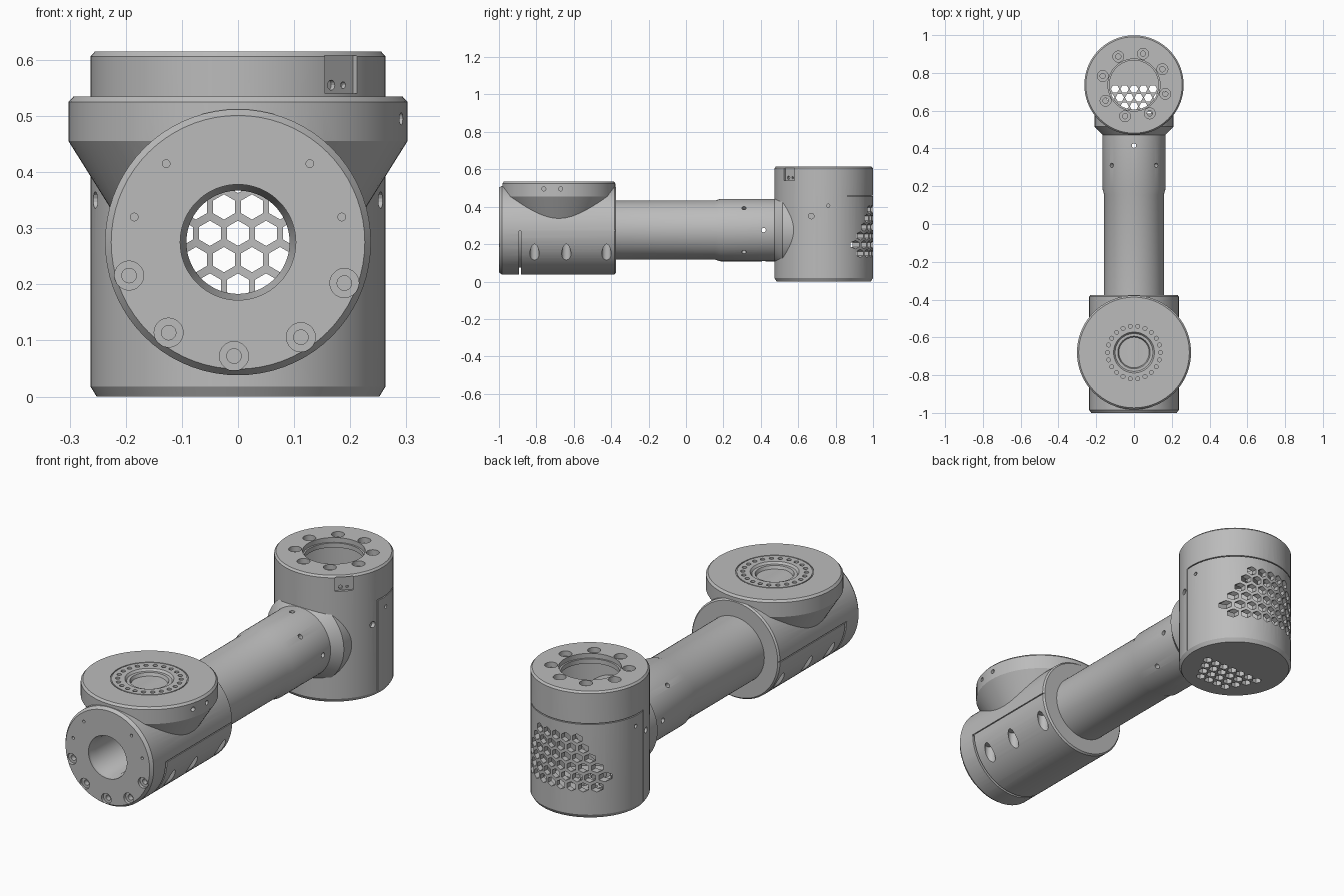
import bpy, bmesh, math
from math import sin, cos, pi, radians
from mathutils import Matrix, Vector

if "Cube" in bpy.data.objects:
    bpy.data.objects.remove(bpy.data.objects["Cube"])

GREY = (0.5, 0.5, 0.5, 1)
mat = bpy.data.materials.new("machined grey")
mat.use_nodes = True
mat.diffuse_color = GREY
mat.node_tree.nodes["Principled BSDF"].inputs["Base Color"].default_value = GREY

AXIS_Z = 0.275      # height of the arm axis
REAR_Y = 0.736      # centre of the upright housing
FLANGE_Y = -0.68    # centre of the output flange
ALONG_Y = Matrix.Translation((0, 0, AXIS_Z)) @ Matrix.Rotation(-pi / 2, 4, 'X')


def make(name, bm):
    bmesh.ops.recalc_face_normals(bm, faces=bm.faces)
    mesh = bpy.data.meshes.new(name)
    bm.to_mesh(mesh)
    bm.free()
    obj = bpy.data.objects.new(name, mesh)
    bpy.context.collection.objects.link(obj)
    mesh.materials.append(mat)
    return obj


def lathe(bm, profile, place, start=0, sweep=2 * pi, steps=72):
    """Sweep a closed (radius, height) profile round the local z axis."""
    full = sweep > 6.28
    rings = []
    for i in range(steps if full else steps + 1):
        a = start + sweep * i / steps
        rings.append([bm.verts.new(place @ Vector((r * cos(a), r * sin(a), h))) for r, h in profile])
    n = len(profile)
    for i in range(steps):
        p, q = rings[i], rings[(i + 1) % len(rings)]
        for j in range(n):
            k = (j + 1) % n
            if profile[j][0] == 0 and profile[k][0] == 0:
                continue
            bm.faces.new((p[j], p[k], q[k], q[j]))
    if not full:
        bm.faces.new(rings[0])
        bm.faces.new(rings[-1])
    bmesh.ops.remove_doubles(bm, verts=bm.verts, dist=1e-5)
    bmesh.ops.dissolve_degenerate(bm, edges=bm.edges, dist=1e-5)


def rod(bm, at, axis, r, depth, sides=20, turn=0):
    """Cylinder or prism centred on a point, along an axis."""
    rot = Vector(axis).to_track_quat('Z', 'Y').to_matrix().to_4x4()
    bmesh.ops.create_cone(bm, cap_ends=True, segments=sides, radius1=r, radius2=r, depth=depth,
                          matrix=Matrix.Translation(at) @ rot @ Matrix.Rotation(turn, 4, 'Z'))


def box(bm, at, size, turn=0):
    bmesh.ops.create_cube(bm, size=1, matrix=Matrix.Translation(at) @ Matrix.Rotation(turn, 4, 'Z')
                          @ Matrix.Diagonal((*size, 1)))


def combine(obj, bm, operation='DIFFERENCE'):
    tool = make("cutter", bm)
    tool.hide_render = True
    mod = obj.modifiers.new("combine", 'BOOLEAN')
    mod.operation, mod.object, mod.solver, mod.use_self = operation, tool, 'EXACT', True
    bpy.context.view_layer.objects.active = obj
    bpy.ops.object.modifier_apply(modifier=mod.name)
    bpy.data.objects.remove(tool)


def finish(obj):
    bpy.ops.object.select_all(action='DESELECT')
    obj.select_set(True)
    bpy.context.view_layer.objects.active = obj
    bpy.ops.object.shade_smooth_by_angle(angle=radians(25))


def hex_grid(bm, counts, at, step_row, axis, depth, turn):
    """Rows of hexagonal vents, centred on x."""
    for row, count in enumerate(counts):
        for i in range(count):
            p = Vector(at) + Vector(step_row) * row
            p.x += (i - (count - 1) / 2) * 0.05
            rod(bm, p, axis, 0.0225, depth, 6, turn)


# Front housing: lying cylinder
bm = bmesh.new()
lathe(bm, [(0, -1), (0.226, -1), (0.237, -0.985), (0.237, -0.383), (0.23, -0.375), (0, -0.375)], ALONG_Y)
front = make("front_housing", bm)

# Output flange with its conical neck, groove and dished centre
bm = bmesh.new()
lathe(bm, [(0, 0.3), (0.205, 0.3), (0.302, 0.455), (0.302, 0.525), (0.293, 0.535), (0.172, 0.535),
           (0.172, 0.53), (0.167, 0.53), (0.167, 0.535), (0.108, 0.535), (0.1, 0.525), (0.086, 0.525),
           (0.08, 0.51), (0, 0.51)], Matrix.Translation((0, FLANGE_Y, 0)))
combine(front, bm, 'UNION')

# Through bore with a wider mouth
bm = bmesh.new()
lathe(bm, [(0, -1.1), (0.103, -1.1), (0.103, -0.985), (0.092, -0.96), (0.092, -0.3), (0, -0.3)], ALONG_Y)
combine(front, bm)

# Flange, face and cover holes
bm = bmesh.new()
for i in range(22):
    a = 2 * pi * i / 22
    rod(bm, (0.14 * cos(a), FLANGE_Y + 0.14 * sin(a), 0.535), (0, 0, 1), 0.0105, 0.03, 12)
for y in (-0.76, -0.67):
    rod(bm, (0.3, y, 0.495), (1, 0, 0), 0.011, 0.05, 12)
for i in range(5):
    a = radians(197 + 35.5 * i)
    x, z = 0.203 * cos(a), AXIS_Z + 0.203 * sin(a)
    lathe(bm, [(0, -1.02), (0.026, -1.02), (0.026, -0.985), (0.013, -0.985), (0.013, -0.96), (0, -0.96)],
          Matrix.Translation((x, 0, z)) @ Matrix.Rotation(-pi / 2, 4, 'X'), steps=20)
for s in (-1, 1):
    for x, z in ((0.128, 0.415), (0.185, 0.32)):
        rod(bm, (s * x, -1, z), (0, 1, 0), 0.007, 0.03, 12)
    for y in (-0.81, -0.64, -0.425):
        rod(bm, (s * 0.2, y, 0.1), (0, 0, 1), 0.025, 0.2)
combine(front, bm)

# Seam round the lower cover
bm = bmesh.new()
lathe(bm, [(0.2, -0.893), (0.26, -0.893), (0.26, -0.882), (0.2, -0.882)], ALONG_Y, 0, pi, 36)
for s in (-1, 1):
    box(bm, (s * 0.24, -0.63, 0.273), (0.016, 0.53, 0.005))
combine(front, bm)
finish(front)

# Arm tube with sleeve and flared collar
bm = bmesh.new()
lathe(bm, [(0.125, -0.4), (0.158, -0.4), (0.158, 0.155), (0.167, 0.185), (0.167, 0.472), (0.208, 0.515),
           (0.208, 0.585), (0.125, 0.585)], ALONG_Y)
tube = make("arm_tube", bm)
bm = bmesh.new()
for i in range(4):
    for y, a in ((0.31, pi / 4 + i * pi / 2), (0.415, i * pi / 2)):
        d = Vector((cos(a), 0, sin(a)))
        rod(bm, d * 0.165 + Vector((0, y, AXIS_Z)), d, 0.012, 0.12, 14)
combine(tube, bm)
finish(tube)

# Rear housing: hollow upright cylinder, open on top
bm = bmesh.new()
lathe(bm, [(0, 0), (0.252, 0), (0.263, 0.018), (0.263, 0.606), (0.255, 0.615), (0.138, 0.615),
           (0.138, 0.592), (0.13, 0.592), (0.13, 0.57), (0.237, 0.57), (0.237, 0.025), (0, 0.025)],
      Matrix.Translation((0, REAR_Y, 0)))
rear = make("rear_housing", bm)

# Arm opening, vents, bolt pockets and side holes
bm = bmesh.new()
rod(bm, (0, 0.5, AXIS_Z), (0, 1, 0), 0.123, 0.2, 48)
hex_grid(bm, (8, 9, 8, 7, 6, 5), (0, 0.95, 0.15), (0, 0, 0.047), (0, 1, 0), 0.2, 0)
hex_grid(bm, (7, 6, 5, 4), (0, 0.715, 0.01), (0, -0.046, 0), (0, 0, 1), 0.08, pi / 2)
for i in range(8):
    a = radians(-16 + 45 * i)
    lathe(bm, [(0, 0.64), (0.029, 0.64), (0.029, 0.59), (0.014, 0.59), (0.014, 0.54), (0, 0.54)],
          Matrix.Translation((0.172 * cos(a), REAR_Y + 0.172 * sin(a), 0)), steps=20)
for s in (-1, 1):
    rod(bm, (s * 0.26, 0.67, 0.35), (1, 0, 0), 0.015, 0.04, 14)
    rod(bm, (s * 0.26, 0.76, 0.405), (1, 0, 0), 0.009, 0.04, 12)
combine(rear, bm)

# Seam round the vented cover and connector recess
bm = bmesh.new()
start = radians(-8)
lathe(bm, [(0.256, 0.456), (0.28, 0.456), (0.28, 0.461), (0.256, 0.461)],
      Matrix.Translation((0, REAR_Y, 0)), start, pi - 2 * start, 40)
for s in (-1, 1):
    box(bm, (s * 0.264, REAR_Y + 0.264 * sin(start), 0.239), (0.016, 0.005, 0.442))
d = Vector((cos(pi / 4), -sin(pi / 4), 0))
box(bm, d * 0.275 + Vector((0, REAR_Y, 0.574)), (0.05, 0.08, 0.068), -pi / 4)
combine(rear, bm)
bm = bmesh.new()
for off, r in ((-0.015, 0.009), (0.015, 0.006)):
    side = Vector((-d.y, d.x, 0)) * off
    rod(bm, d * 0.25 + side + Vector((0, REAR_Y, 0.555)), d, r, 0.018, 12)
combine(rear, bm)
finish(rear)
